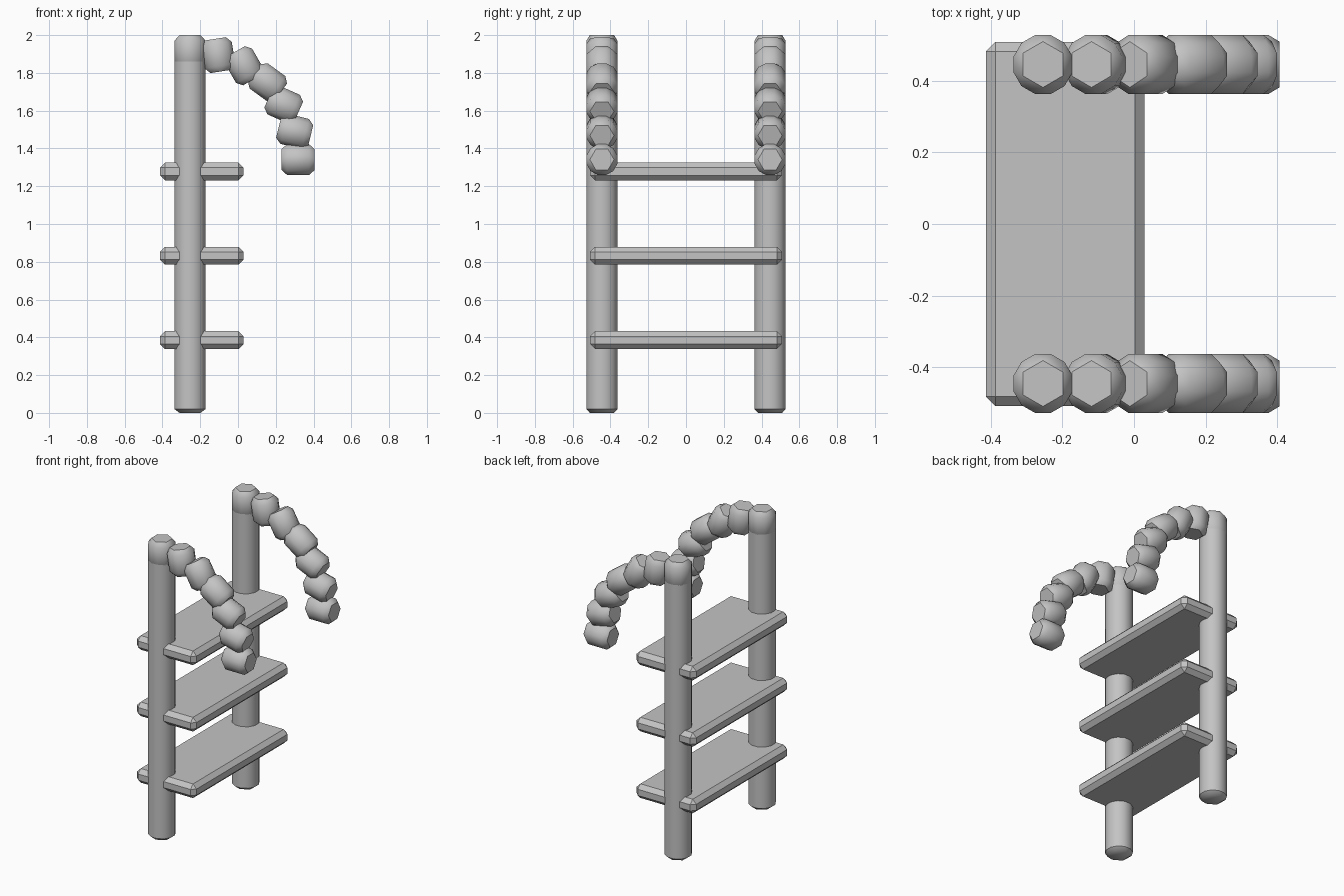
import bpy
import bmesh
from math import cos, sin, pi, radians

cube = bpy.data.objects.get("Cube")
if cube:
    bpy.data.objects.remove(cube, do_unlink=True)

# One plain grey for everything
GREY = (0.55, 0.55, 0.55, 1)
mat = bpy.data.materials.new("plain grey")
mat.use_nodes = True
mat.diffuse_color = GREY
mat.node_tree.nodes["Principled BSDF"].inputs["Base Color"].default_value = GREY

RADIUS = 0.085       # twelve-sided body
CAP_RADIUS = 0.064   # six-sided end caps
POST_X, SIDE_Y = -0.254, 0.445


def finish(name, bm, angle):
    bmesh.ops.recalc_face_normals(bm, faces=bm.faces)
    mesh = bpy.data.meshes.new(name)
    bm.to_mesh(mesh)
    bm.free()
    mesh.materials.append(mat)
    obj = bpy.data.objects.new(name, mesh)
    bpy.context.collection.objects.link(obj)
    bpy.ops.object.select_all(action='DESELECT')
    obj.select_set(True)
    bpy.context.view_layer.objects.active = obj
    bpy.ops.object.shade_smooth_by_angle(angle=radians(angle))
    return obj


def ring(bm, count, radius, z, turn):
    for i in range(count):
        a = turn + 2 * pi * i / count
        bm.verts.new((radius * cos(a), radius * sin(a), z))


def log(name, length, chamfer, location, tilt=0):
    """Bevelled hexagonal log along its own z axis, tilted about y."""
    bm = bmesh.new()
    for s in (-1, 1):
        ring(bm, 6, CAP_RADIUS, s * length / 2, pi / 6)
        ring(bm, 12, RADIUS, s * (length / 2 - chamfer), pi / 12)
    bmesh.ops.convex_hull(bm, input=bm.verts)
    bmesh.ops.dissolve_limit(bm, angle_limit=radians(1),
                             verts=bm.verts, edges=bm.edges)
    obj = finish(name, bm, 40)
    obj.location = location
    obj.rotation_euler.y = -radians(tilt)
    return obj


def board(name, size, location, bevel):
    bm = bmesh.new()
    bmesh.ops.create_cube(bm, size=1)
    bmesh.ops.scale(bm, vec=size, verts=bm.verts)
    bmesh.ops.bevel(bm, geom=bm.edges[:], offset=bevel, segments=1,
                    affect='EDGES')
    obj = finish(name, bm, 30)
    obj.location = location


# Drooping chain of short logs: x, z and tilt
CHAIN = [
    (POST_X, 1.913, 0),
    (-0.105, 1.894, 9),
    (0.032, 1.838, 30),
    (0.156, 1.75, 54),
    (0.242, 1.632, 66),
    (0.30, 1.49, 76),
    (0.318, 1.341, 90),
]

# Posts with their chains, on both sides
for side, y in (("front", -SIDE_Y), ("back", SIDE_Y)):
    log(f"{side}_post", 1.88, 0.02, (POST_X, y, 0.94))
    for i, (x, z, tilt) in enumerate(CHAIN):
        log(f"{side}_chain_log_{i + 1}", 0.175, 0.03, (x, y, z), tilt)

# Shelves
for i, z in enumerate((0.385, 0.832, 1.278)):
    board(f"shelf_{i + 1}", (0.443, 1.016, 0.095), (-0.192, 0, z), 0.027)
